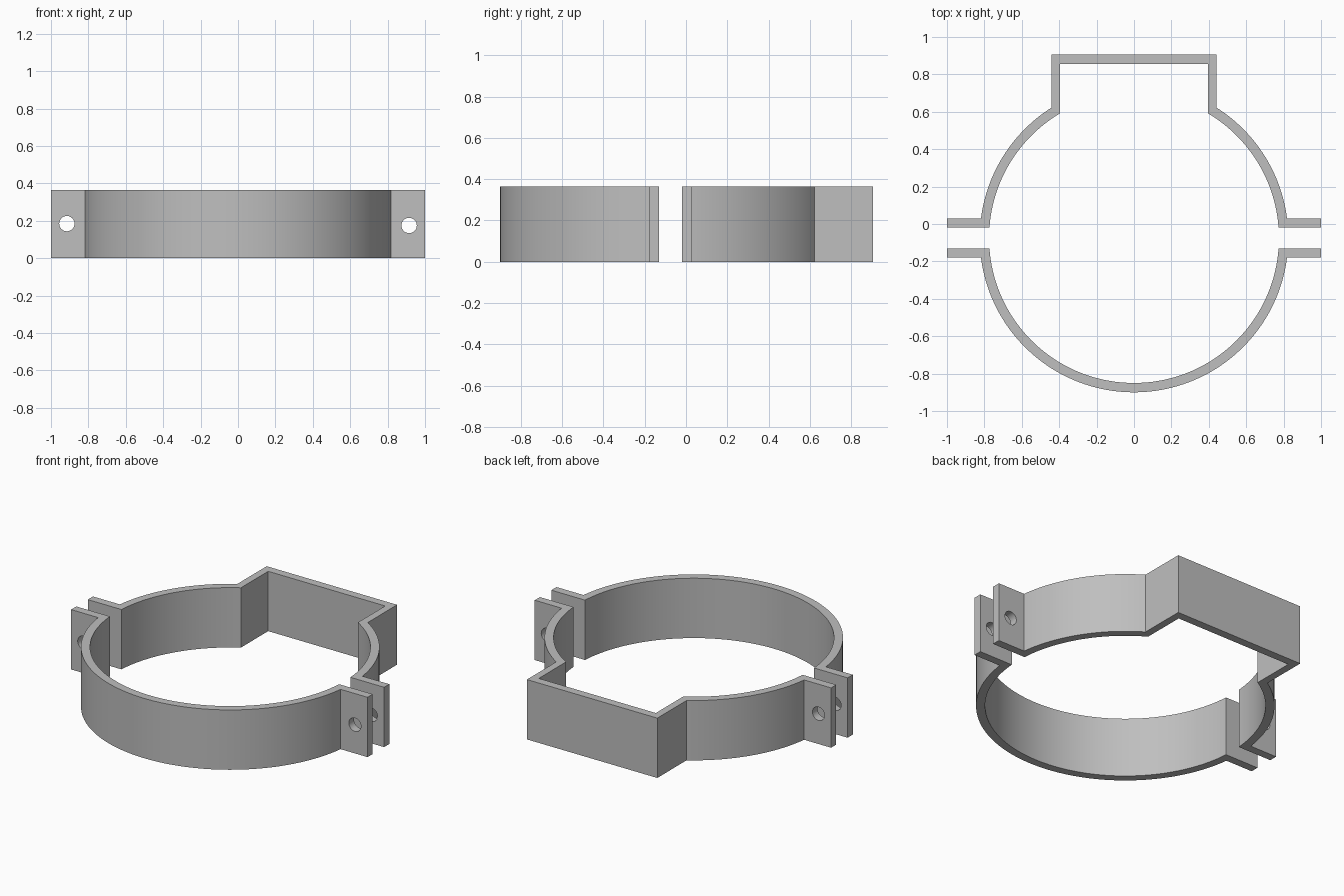
import bpy, bmesh, math
from mathutils import Vector

cube = bpy.data.objects.get("Cube")
if cube:
    bpy.data.objects.remove(cube, do_unlink=True)

HEIGHT = 0.365
CENTRE_Y = -0.075
R_IN, R_OUT = 0.775, 0.825
HOLE_R = 0.041

grey = bpy.data.materials.new("plain grey")
grey.use_nodes = True
colour = (0.52, 0.52, 0.52, 1)
grey.diffuse_color = colour
grey.node_tree.nodes["Principled BSDF"].inputs["Base Color"].default_value = colour


def angle_at_y(r, y):
    return math.asin((y - CENTRE_Y) / r)


def arc(r, start, end, steps=36):
    """Points on the ring circle between two angles."""
    angles = [start + (end - start) * i / steps for i in range(steps + 1)]
    return [(r * math.cos(a), CENTRE_Y + r * math.sin(a)) for a in angles]


def make_half(name, chain, flange_y):
    """Mirror the +x outline, extrude it and drill the two flange holes."""
    outline = chain + [(-x, y) for x, y in reversed(chain) if x > 1e-5]
    bm = bmesh.new()
    face = bm.faces.new([bm.verts.new((x, y, 0)) for x, y in outline])
    grown = bmesh.ops.extrude_face_region(bm, geom=[face])
    top = [g for g in grown["geom"] if isinstance(g, bmesh.types.BMVert)]
    bmesh.ops.translate(bm, verts=top, vec=Vector((0, 0, HEIGHT)))
    bmesh.ops.recalc_face_normals(bm, faces=bm.faces)
    mesh = bpy.data.meshes.new(name)
    bm.to_mesh(mesh)
    bm.free()
    obj = bpy.data.objects.new(name, mesh)
    bpy.context.collection.objects.link(obj)
    mesh.materials.append(grey)

    for x, z in ((-0.915, 0.185), (0.915, 0.175)):
        bpy.ops.mesh.primitive_cylinder_add(
            vertices=32, radius=HOLE_R, depth=0.09,
            location=(x, flange_y, z), rotation=(math.pi / 2, 0, 0))
        cutter = bpy.context.object
        cutter.hide_render = True
        cutter.data.materials.append(grey)
        drill = obj.modifiers.new("bolt hole", 'BOOLEAN')
        drill.operation = 'DIFFERENCE'
        drill.solver = 'EXACT'
        drill.object = cutter
        bpy.ops.object.select_all(action='DESELECT')
        obj.select_set(True)
        bpy.context.view_layer.objects.active = obj
        bpy.ops.object.modifier_apply(modifier=drill.name)
        bpy.data.objects.remove(cutter, do_unlink=True)
    bpy.ops.object.shade_smooth_by_angle(angle=math.radians(25))


# Front half: plain half ring with bolt flanges
front = (arc(R_OUT, -math.pi / 2, angle_at_y(R_OUT, -0.18))
         + [(1, -0.18), (1, -0.13)]
         + arc(R_IN, angle_at_y(R_IN, -0.13), -math.pi / 2))
make_half("front_clamp_half", front, -0.155)

# Back half: ring arms opening into a square bracket
BOX_OUT, BOX_IN = 0.44, 0.395
back = ([(BOX_OUT, 0.905)]
        + arc(R_OUT, math.acos(BOX_OUT / R_OUT), angle_at_y(R_OUT, 0.03))
        + [(1, 0.03), (1, -0.02)]
        + arc(R_IN, angle_at_y(R_IN, -0.02), math.acos(BOX_IN / R_IN))
        + [(BOX_IN, 0.855)])
make_half("back_clamp_half", back, 0.005)
